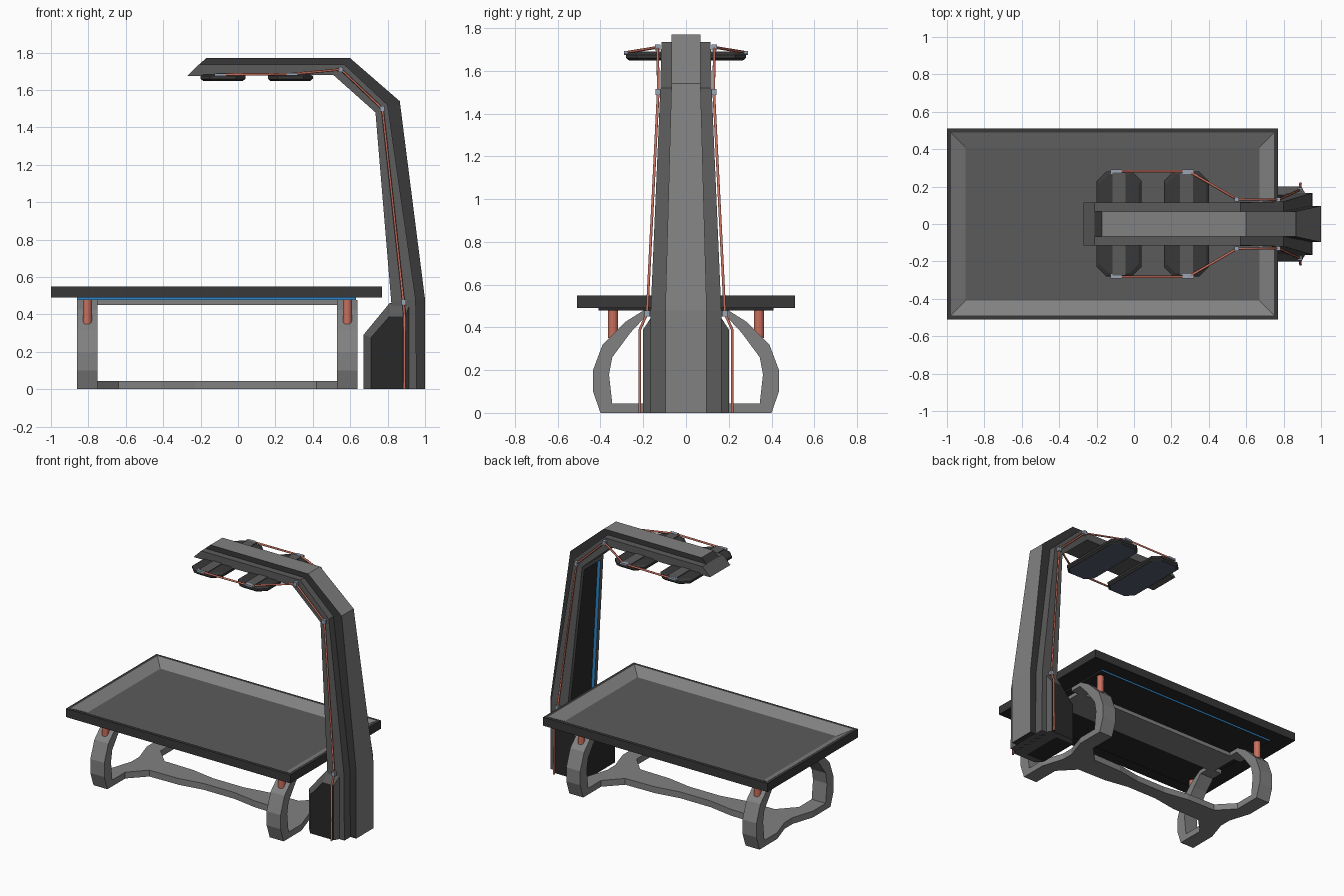
import bpy, bmesh

if "Cube" in bpy.data.objects:
    bpy.data.objects.remove(bpy.data.objects["Cube"])

def mat(name, r, g, b):
    m = bpy.data.materials.new(name)
    m.diffuse_color = (r, g, b, 1)
    m.use_nodes = True
    m.node_tree.nodes["Principled BSDF"].inputs["Base Color"].default_value = m.diffuse_color
    return m

LIGHT = mat("light_grey", .22, .22, .22)
MID = mat("mid_grey", .105, .105, .105)
DARK = mat("dark_grey", .04, .04, .04)
BLACK = mat("near_black", .022, .022, .022)
ORANGE = mat("salmon", .58, .16, .11)
BLUE = mat("blue", .03, .25, .6)
CLIP = mat("pale_blue_grey", .32, .38, .47)
SLATE = mat("slate", .09, .11, .155)


def make(name, verts, faces, mats, idx=None):
    me = bpy.data.meshes.new(name)
    me.from_pydata(verts, [], faces)
    for m in mats:
        me.materials.append(m)
    if idx:
        for p, i in zip(me.polygons, idx):
            p.material_index = i
    bm = bmesh.new()
    bm.from_mesh(me)
    bmesh.ops.recalc_face_normals(bm, faces=bm.faces)
    bm.to_mesh(me)
    bm.free()
    ob = bpy.data.objects.new(name, me)
    bpy.context.collection.objects.link(ob)
    return ob


def loft(name, secs, mats, rule=None):
    """Join equal-length sections; rule(section, side) gives the material (section -1/-2 = caps)."""
    n = len(secs[0])
    verts = [v for s in secs for v in s]
    faces, idx = [], []
    rule = rule or (lambda s, k: 0)
    for s in range(len(secs) - 1):
        for k in range(n):
            a, b = s * n + k, s * n + (k + 1) % n
            faces.append((a, b, b + n, a + n))
            idx.append(rule(s, k))
    faces += [tuple(range(n)), tuple(range(len(verts) - n, len(verts)))]
    idx += [rule(-1, 0), rule(-2, 0)]
    return make(name, verts, faces, mats, idx)


def box(name, x0, x1, y0, y1, z0, z1, mats, rule=None):
    rect = [(x0, y0), (x1, y0), (x1, y1), (x0, y1)]
    return loft(name, [[(x, y, z) for x, y in rect] for z in (z0, z1)], mats, rule)


# Table tray: dark rim, light sloped walls, mid floor
def rect(i, z):
    return [(-1 + i, -.51 + i, z), (.77 - i, -.51 + i, z), (.77 - i, .51 - i, z), (-1 + i, .51 - i, z)]

loft("tray", [rect(0, .49), rect(0, .55), rect(.022, .55), rect(.1, .51)], [DARK, LIGHT, MID, BLACK],
     lambda s, k: {2: 1, -2: 2, -1: 3}.get(s, 0))
# Plate under the tray with blue strips on its long sides
box("under_plate", -.86, .63, -.41, .41, .478, .4899, [BLACK, BLUE], lambda s, k: 1 if s == 0 and k in (0, 2) else 0)

# C-shaped legs, with support posts
C = [(.1, .478), (.2, .478), (.285, .425), (.39, .32), (.435, .2), (.435, .1), (.4, 0), (.2, 0),
     (.2, .045), (.345, .045), (.36, .18), (.345, .26), (.26, .375), (.19, .45), (.1, .45)]
for end, x0 in (("left", -.86), ("right", .53)):
    for side, sy in (("front", -1), ("back", 1)):
        loft(f"leg_{side}_{end}", [[(x, sy * y, z) for y, z in C] for x in (x0, x0 + .11)], [LIGHT])
        bpy.ops.mesh.primitive_cylinder_add(vertices=12, radius=.024, depth=.14,
                                            location=(x0 + .055, sy * .342, .42))
        p = bpy.context.object
        p.name = f"post_{side}_{end}"
        p.data.materials.append(ORANGE)
box("upper_beam", -.8, .58, -.12, .12, .45, .477, [LIGHT])

# Floor frame: a beam that forks at both ends (quarter outline mirrored)
cx = -.11
q = [(.7, .045), (.75, .2), (.64, .2), (.53, .085), (.3, .08), (.12, .05)]
out = [(cx - x, y) for x, y in q] + [(cx + x, y) for x, y in q[::-1]]
out += [(x, -y) for x, y in out[::-1]]
loft("floor_frame", [[(x, y, z) for x, y in out] for z in (0, .045)], [LIGHT])

# Bent column and arm: body stations (inner point, mid point, half width)
S = [((.82, 0), (.955, 0), (1, 0), .165, .097),
     ((.82, .46), (.95, .48), (1, .48), .165, .097),
     ((.735, 1.48), (.8, 1.52), (.865, 1.54), .12, .068),
     ((.51, 1.68), (.57, 1.735), (.6, 1.77), .115, .068),
     ((-.27, 1.675), (-.21, 1.735), (-.17, 1.77), .115, .068)]

def sect(a, b, w):
    return [(a[0], -w, a[1]), (b[0], -w, b[1]), (b[0], w, b[1]), (a[0], w, a[1])]

body = loft("column_body", [sect(i, m, w) for i, m, o, w, s in S], [MID, BLUE, BLACK])
loft("column_spine", [sect(m, o, s) for i, m, o, w, s in S], [DARK, LIGHT],
     lambda s, k: 1 if k == 1 and s >= 0 else 0)

# Recessed panel with blue walls on the inner side of the column
bm = bmesh.new()
bm.from_mesh(body.data)
f = [f for f in bm.faces if f.normal.x < -.9 and .8 < f.calc_center_median().z < 1.2]
bmesh.ops.inset_region(bm, faces=f, thickness=.03, use_even_offset=True)
walls = bmesh.ops.inset_region(bm, faces=f, thickness=.003, depth=-.022)["faces"]
for w in walls:
    w.material_index = 1
for w in f:
    w.material_index = 2
bm.to_mesh(body.data)
bm.free()

# Chamfered base housing
core = [(.71, 0), (.71, .275), (.81, .39), (.895, .39), (.895, 0)]
wide = [(.67, 0), (.67, .29), (.81, .46), (.92, .46), (.92, 0)]
loft("base_housing", [[(x, y, z) for x, z in p] for p, y in ((core, -.2), (wide, -.155), (wide, .155), (core, .2))],
     [BLACK, MID], lambda s, k: 1 if s in (0, 2) else 0)

# Two lamp panels under the arm
def octo(c, i, z):
    a, b, k = .12 - i, .28 - i, .05
    h = [(a, b - k), (a - k, b), (k - a, b), (-a, b - k), (-a, k - b), (k - a, -b), (a - k, -b), (a, k - b)]
    return [(c + x, y, z) for x, y in h]

for name, c in (("outer", -.08), ("inner", .28)):
    loft(f"lamp_{name}", [octo(c, .014, 1.648), octo(c, 0, 1.66), octo(c, 0, 1.675), octo(c, .015, 1.685)],
         [DARK, SLATE], lambda s, k: 1 if s == -1 else 0)
    box(f"lamp_strip_{name}", c - .035, c + .035, -.276, .276, 1.67, 1.69, [MID])

# Cables and clips on both sides
path = [(.89, .216, 0), (.89, .216, .39), (.885, .182, .465), (.772, .13, 1.5), (.55, .132, 1.71),
        (.29, .283, 1.685), (-.095, .283, 1.682)]
for side, sy in (("front", -1), ("back", 1)):
    cu = bpy.data.curves.new(f"cable_{side}", 'CURVE')
    cu.dimensions = '3D'
    cu.bevel_depth = .007
    cu.bevel_resolution = 1
    cu.use_fill_caps = True
    sp = cu.splines.new('POLY')
    sp.points.add(len(path) - 1)
    for p, (x, y, z) in zip(sp.points, path):
        p.co = (x, sy * y, z, 1)
    cu.materials.append(ORANGE)
    bpy.context.collection.objects.link(bpy.data.objects.new(f"cable_{side}", cu))
    for n, (x, y, z) in enumerate(path[2:]):
        r, h = (.012, .014) if n < 3 else (.03, .007)
        yy = sy * (y - (0 if n < 3 else .004))
        box(f"clip_{side}_{n}", x - r, x + r, yy - .012, yy + .012, z - h, z + h, [CLIP])
